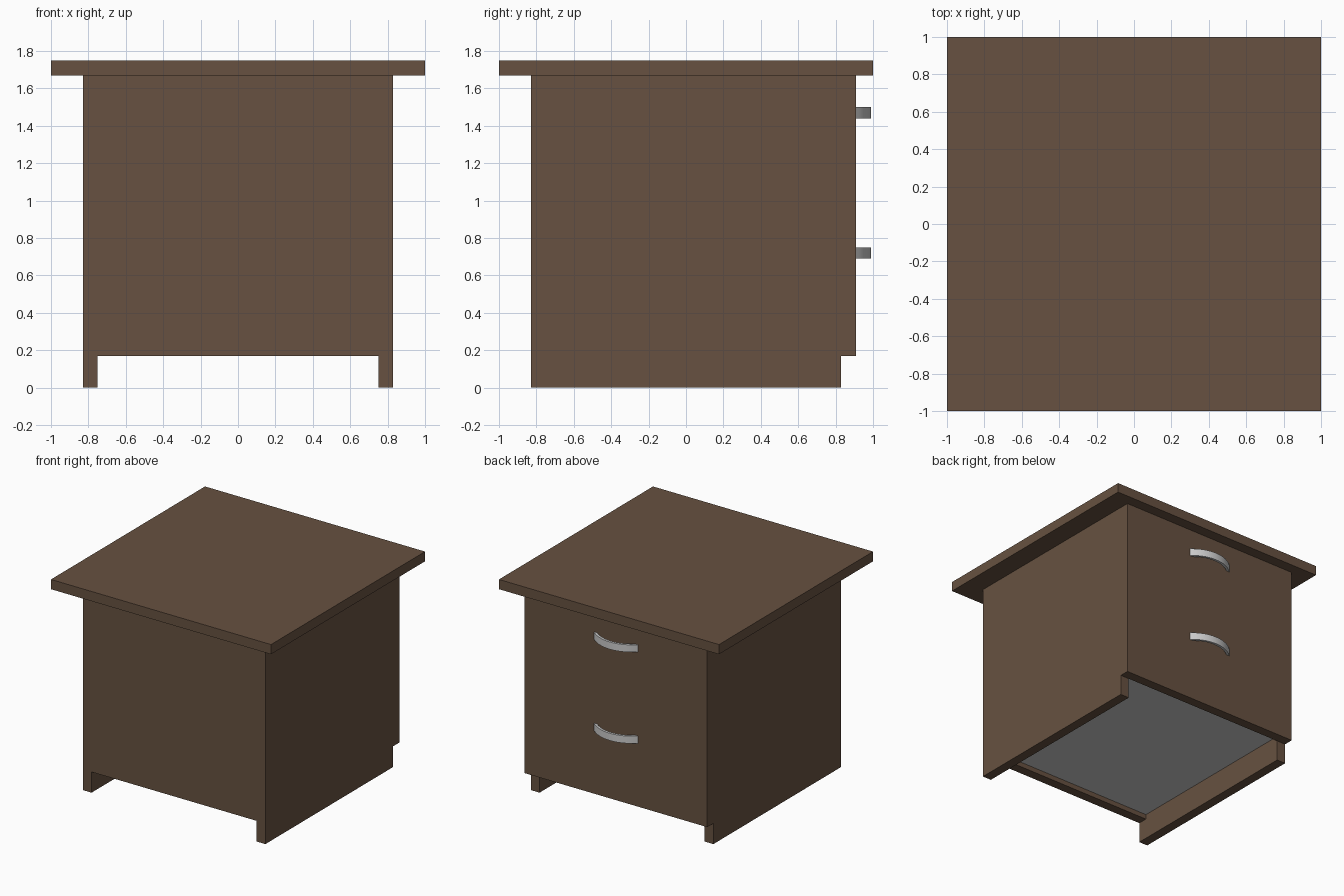
import bpy, bmesh, math
from mathutils import Vector

cube = bpy.data.objects.get("Cube")
if cube:
    bpy.data.objects.remove(cube, do_unlink=True)


def make_material(name, rgb, metallic=0.0):
    mat = bpy.data.materials.new(name)
    mat.use_nodes = True
    color = (*rgb, 1.0)
    mat.diffuse_color = color
    mat.node_tree.nodes["Principled BSDF"].inputs["Base Color"].default_value = color
    return mat


wood = make_material("brown wood", (0.135, 0.083, 0.052))
grey = make_material("light grey", (0.6, 0.6, 0.6))


def add_object(name, bm, mat):
    bmesh.ops.recalc_face_normals(bm, faces=bm.faces)
    mesh = bpy.data.meshes.new(name)
    bm.to_mesh(mesh)
    bm.free()
    mesh.materials.append(mat)
    obj = bpy.data.objects.new(name, mesh)
    bpy.context.collection.objects.link(obj)
    return obj


def box(name, low, high, mat):
    """Box spanning two opposite corners."""
    low, high = Vector(low), Vector(high)
    bm = bmesh.new()
    bmesh.ops.create_cube(bm, size=1)
    for v in bm.verts:
        v.co = (low + high) / 2 + v.co * (high - low)
    return add_object(name, bm, mat)


def arc_handle(name, z, half_width=0.2, depth=0.08, height=0.06, thick=0.02, steps=16):
    """Curved strap: an arc band profile in plan, extruded upwards."""
    radius = (half_width ** 2 + depth ** 2) / (2 * depth)
    center_y = FRONT + depth - radius
    profile = []
    for r, direction in ((radius, 1), (radius - thick, -1)):
        end = math.acos((FRONT - center_y) / r)
        for i in range(steps + 1):
            a = direction * end * (2 * i / steps - 1)
            profile.append((r * math.sin(a), center_y + r * math.cos(a), z - height / 2))
    bm = bmesh.new()
    face = bm.faces.new([bm.verts.new(p) for p in profile])
    moved = bmesh.ops.extrude_face_region(bm, geom=[face])["geom"]
    verts = [g for g in moved if isinstance(g, bmesh.types.BMVert)]
    bmesh.ops.translate(bm, verts=verts, vec=(0, 0, height))
    obj = add_object(name, bm, grey)
    bpy.ops.object.select_all(action="DESELECT")
    obj.select_set(True)
    bpy.context.view_layer.objects.active = obj
    bpy.ops.object.shade_smooth_by_angle(angle=math.radians(30))
    return obj


BODY = 0.83     # half width and half depth of the carcass
INNER = 0.75    # inside of the side panels
FRONT = 0.91    # outer face of the drawer fronts
BASE = 0.17     # underside of the drawers
MID = 0.92      # seam between the drawers
UNDER = 1.67    # underside of the table top

# Carcass
box("table_top", (-1, -1, UNDER), (1, 1, 1.75), wood)
box("left_side_panel", (INNER, -BODY, 0), (BODY, BODY, UNDER), wood)
box("right_side_panel", (-BODY, -BODY, 0), (-INNER, BODY, UNDER), wood)
box("plain_panel", (-INNER, -BODY, BASE), (INNER, -INNER, UNDER), wood)
box("bottom_board", (-INNER, -INNER, BASE + 0.04), (INNER, BODY, BASE + 0.08), grey)

# Drawer fronts with their handles
for label, low, high in (("lower", BASE, MID), ("upper", MID, UNDER)):
    box(label + "_drawer_front", (-BODY, BODY, low), (BODY, FRONT, high), wood)
    arc_handle(label + "_handle", (low + high) / 2 + 0.175)
